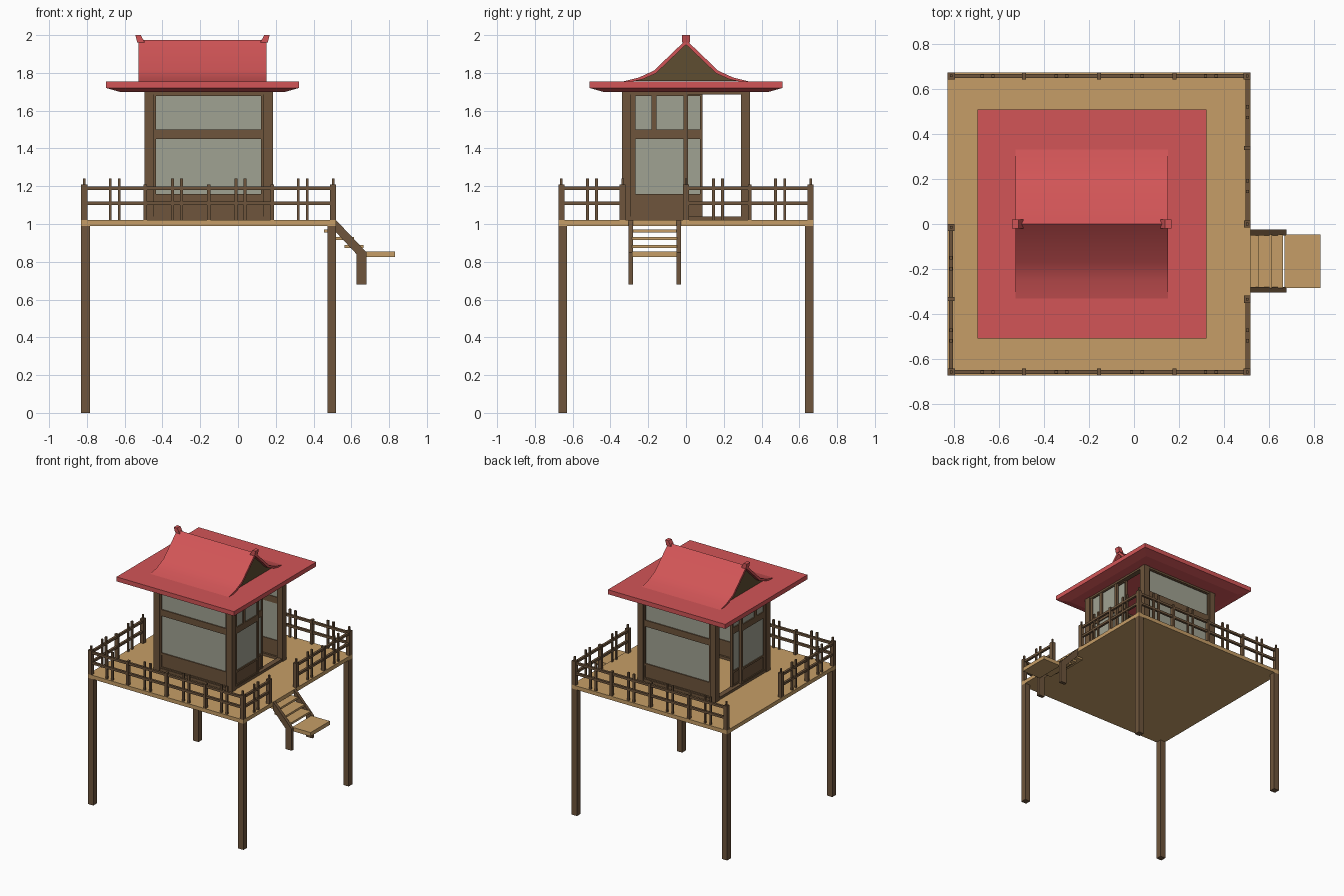
import bpy
import bmesh
import math
from mathutils import Matrix, Vector

default_cube = bpy.data.objects.get("Cube")
if default_cube:
    bpy.data.objects.remove(default_cube, do_unlink=True)

CENTRE = -0.155      # x of the deck and hut centre
DECK = 0.675         # half width of the deck
HUT = 0.34           # half width of the hut
FLOOR = 1.02         # top of the deck
EAVE = 1.70          # underside of the roof


def linear(value):
    value /= 255
    return ((value + 0.055) / 1.055) ** 2.4


def material(name, *rgb):
    colour = [linear(c) for c in rgb] + [1]
    mat = bpy.data.materials.new(name)
    mat.diffuse_color = colour
    mat.use_nodes = True
    shader = mat.node_tree.nodes["Principled BSDF"]
    shader.inputs["Base Color"].default_value = colour
    shader.inputs["Roughness"].default_value = 0.8
    return mat


WOOD = material("brown wood", 110, 85, 60)
PLANK = material("tan planks", 198, 158, 103)
RED = material("red roof", 210, 85, 87)
GLASS = material("grey glass", 160, 162, 146)
DARK = material("dark gable", 94, 77, 49)


def finish(name, bm, mat):
    bmesh.ops.recalc_face_normals(bm, faces=bm.faces)
    mesh = bpy.data.meshes.new(name)
    bm.to_mesh(mesh)
    bm.free()
    mesh.materials.append(mat)
    obj = bpy.data.objects.new(name, mesh)
    bpy.context.collection.objects.link(obj)
    return obj


def boxes(name, mat, spans):
    """One object from boxes given as (x range, y range, z range)."""
    bm = bmesh.new()
    for span in spans:
        mid = Vector([(a + b) / 2 for a, b in span])
        size = [abs(b - a) for a, b in span]
        bmesh.ops.create_cube(bm, size=1, matrix=Matrix.Translation(mid) @ Matrix.Diagonal(size + [1]))
    return finish(name, bm, mat)


def prism(name, mat, outline, place, start, end):
    """Extrude a 2D outline between two depths; place maps (a, b, depth) to xyz."""
    bm = bmesh.new()
    rings = [[bm.verts.new(place(a, b, d)) for a, b in outline] for d in (start, end)]
    count = len(outline)
    bm.faces.new(rings[0])
    bm.faces.new(rings[1])
    for i in range(count):
        j = (i + 1) % count
        bm.faces.new((rings[0][i], rings[0][j], rings[1][j], rings[1][i]))
    return finish(name, bm, mat)


def around(mid, width):
    return (mid - width / 2, mid + width / 2)


def side_span(axis, sign, depth, along, height):
    """Box on one side of the hut: depth is measured outward from the centre."""
    outward = tuple(sign * d for d in depth)
    if axis == "x":
        return (tuple(CENTRE + d for d in outward), along, height)
    return (tuple(CENTRE + a for a in along), outward, height)


# Deck and stilts
boxes("deck", PLANK, [((CENTRE - DECK, CENTRE + DECK), (-DECK, DECK), (0.99, FLOOR))])
stilt = DECK - 0.023
boxes("stilts", WOOD, [(around(CENTRE + sx * stilt, 0.046), around(sy * stilt, 0.046), (0, 0.99))
                       for sx in (-1, 1) for sy in (-1, 1)])


# Railings: posts, two rails and paired balusters
def railing(name, axis, sign, posts):
    line = DECK - 0.015
    parts = []

    def add(along, thick, height):
        parts.append(side_span(axis, sign, around(line, thick), along, height))

    for z in (1.11, 1.19):
        add((posts[0], posts[-1]), 0.018, around(z, 0.018))
    for i, p in enumerate(posts):
        end = i in (0, len(posts) - 1)
        add(around(p, 0.032 if end else 0.018), 0.03, (FLOOR, 1.21))
        if end:
            add(around(p, 0.012), 0.012, (1.21, 1.24))
    for a, b in zip(posts, posts[1:]):
        for offset in (-0.024, 0.024):
            add(around((a + b) / 2 + offset, 0.015), 0.013, (FLOOR, 1.24))
    boxes(name, WOOD, parts)


end = DECK - 0.016
full = [end * t for t in (-1, -0.51, 0, 0.51, 1)]
railing("front_railing", "y", -1, full)
railing("back_railing", "y", 1, full)
railing("right_railing", "x", -1, [-end, -0.335, -0.015])
railing("left_front_railing", "x", 1, [-end, -0.335])
railing("left_back_railing", "x", 1, [0, 0.338, end])

# Hut frame: corner posts, top beams and sills
corner = HUT - 0.025
boxes("hut_corner_posts", WOOD, [(around(CENTRE + sx * corner, 0.05), around(sy * corner, 0.05), (FLOOR, EAVE))
                                 for sx in (-1, 1) for sy in (-1, 1)])
frame = []
for axis in "xy":
    for sign in (-1, 1):
        for height in ((1.685, EAVE), (FLOOR, 1.04)):
            frame.append(side_span(axis, sign, (HUT - 0.045, HUT - 0.005), (-0.29, 0.29), height))
boxes("hut_beams_and_sills", WOOD, frame)


# Glazed panels: stiles, cross bars, lower board and glass
def panel(name, axis, sign, depth, along, stile, mullion=None):
    a, b = along
    solid = (depth - 0.02, depth)
    wood = [(solid, (a, a + stile), (FLOOR, EAVE)),
            (solid, (b - stile, b), (FLOOR, EAVE)),
            (solid, along, (1.678, EAVE)),
            (solid, along, (1.45, 1.50)),
            ((depth - 0.02, depth - 0.006), along, (FLOOR, 1.16)),
            (solid, along, (1.145, 1.16)),
            (solid, along, (FLOOR, 1.05))]
    if mullion is not None:
        wood.append((solid, around(mullion, 0.026), (1.50, 1.68)))
    boxes(name + "_frame", WOOD, [side_span(axis, sign, *w) for w in wood])
    pane = (around(depth - 0.011, 0.006), (a + stile, b - stile), (1.16, 1.68))
    boxes(name + "_glass", GLASS, [side_span(axis, sign, *pane)])


for word, sign in (("front", -1), ("back", 1)):
    panel(word + "_window", "y", sign, HUT - 0.01, (-0.29, 0.29), 0.012)
for word, sign in (("right", -1), ("left", 1)):
    panel(word + "_fixed_door", "x", sign, HUT - 0.008, (-0.29, 0.01), 0.022, -0.17)
    panel(word + "_sliding_door", "x", sign, HUT - 0.03, (-0.2, 0.087), 0.014)

# Eave slab, with its underside drawn in
bm = bmesh.new()
rings = []
for half, z in ((0.44, EAVE), (0.51, 1.72), (0.51, 1.755)):
    rings.append([bm.verts.new((CENTRE - 0.033 + sx * half, sy * half, z))
                  for sx, sy in ((-1, -1), (1, -1), (1, 1), (-1, 1))])
bm.faces.new(rings[0])
bm.faces.new(rings[-1])
for low, high in zip(rings, rings[1:]):
    for i in range(4):
        j = (i + 1) % 4
        bm.faces.new((low[i], low[j], high[j], high[i]))
finish("roof_eaves", bm, RED)


# Flared gable roof over a recessed gable block
def across(a, b, d):
    return (d, a, b)


ROOF_MID = CENTRE - 0.033
half_outer = [(0.335, 1.754), (0.25, 1.775), (0.17, 1.812)]
half_inner = [(0.285, 1.754), (0.23, 1.766), (0.16, 1.797)]
outer = half_outer + [(0, 1.975)] + [(-y, z) for y, z in reversed(half_outer)]
inner = half_inner + [(0, 1.95)] + [(-y, z) for y, z in reversed(half_inner)]
roof = prism("gable_roof", RED, outer + inner[::-1], across, ROOF_MID - HUT, ROOF_MID + HUT)
bpy.ops.object.select_all(action="DESELECT")
roof.select_set(True)
bpy.context.view_layer.objects.active = roof
bpy.ops.object.shade_smooth_by_angle(angle=math.radians(30))
gable = [(y, z + 0.002) for y, z in inner]
prism("gable_ends", DARK, gable, across, ROOF_MID - HUT + 0.03, ROOF_MID + HUT - 0.03)

# Slanted ridge ornaments
horn = [(0.305, 1.96), (0.345, 1.96), (0.355, 2.0), (0.327, 2.0)]
for word, sign in (("right", -1), ("left", 1)):
    prism(word + "_ridge_ornament", RED, horn,
          lambda a, b, d: (ROOF_MID + sign * a, d, b), -0.02, 0.02)

# Stairs: stringers, treads and landing
stringer = [(0.52, FLOOR), (0.68, 0.85), (0.68, 0.68), (0.628, 0.68), (0.628, 0.84), (0.52, 0.955)]
for word, y in (("front", -0.293), ("back", -0.038)):
    prism(word + "_stair_stringer", WOOD, stringer, lambda a, b, d: (a, d, b), *around(y, 0.025))
STEP_Y = (-0.285, -0.047)
boxes("stair_treads", PLANK, [((x, x + 0.1), STEP_Y, around(z, 0.016))
                              for x, z in ((0.455, 0.962), (0.515, 0.922), (0.565, 0.882))])
boxes("stair_landing", PLANK, [((0.67, 0.83), STEP_Y, (0.825, 0.855))])
